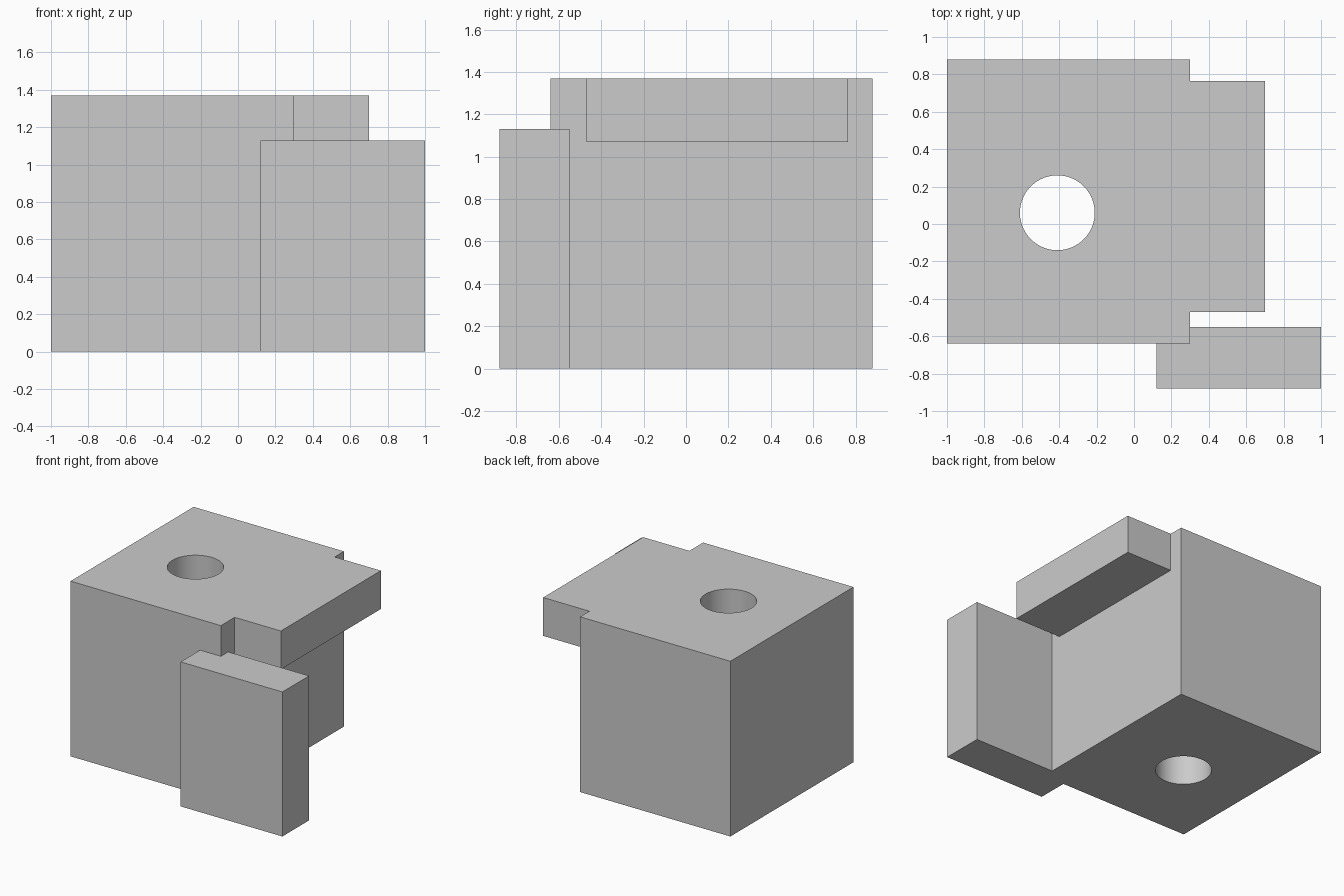
import bpy
from mathutils import Vector

cube = bpy.data.objects.get("Cube")
if cube:
    bpy.data.objects.remove(cube, do_unlink=True)

# Single flat grey
grey = bpy.data.materials.new("light_grey")
grey.use_nodes = True
colour = (0.6, 0.6, 0.6, 1)
grey.diffuse_color = colour
grey.node_tree.nodes["Principled BSDF"].inputs["Base Color"].default_value = colour


def box(name, low, high):
    """Box between two opposite corners."""
    low, high = Vector(low), Vector(high)
    bpy.ops.mesh.primitive_cube_add(size=1, location=(low + high) / 2)
    obj = bpy.context.object
    obj.name = name
    obj.scale = high - low
    bpy.ops.object.transform_apply(location=True, rotation=False, scale=True)
    obj.data.materials.append(grey)
    return obj


def combine(target, tool, operation):
    """Apply a boolean and discard its tool."""
    mod = target.modifiers.new(operation.lower(), "BOOLEAN")
    mod.operation = operation
    mod.solver = "EXACT"
    mod.object = tool
    bpy.context.view_layer.objects.active = target
    bpy.ops.object.modifier_apply(modifier=mod.name)
    bpy.data.objects.remove(tool, do_unlink=True)


# Main block
block = box("bracket_block", (-1, -0.64, 0), (0.3, 0.88, 1.37))

# Overhanging top ledge, sunk a little into the block
ledge = box("top_ledge", (0.2, -0.47, 1.07), (0.7, 0.765, 1.37))
combine(block, ledge, "UNION")

# Upright plate overlapping the front corner
plate = box("side_plate", (0.12, -0.88, 0), (1, -0.55, 1.13))
combine(block, plate, "UNION")

# Vertical through hole
bpy.ops.mesh.primitive_cylinder_add(vertices=96, radius=0.2, depth=2,
                                    location=(-0.41, 0.06, 0.7))
bore = bpy.context.object
bore.name = "bore_cutter"
bore.hide_render = True
bore.data.materials.append(grey)
combine(block, bore, "DIFFERENCE")

# Smooth bore wall with crisp edges
bpy.ops.object.select_all(action="DESELECT")
block.select_set(True)
bpy.context.view_layer.objects.active = block
bpy.ops.object.shade_smooth_by_angle(angle=0.5)
